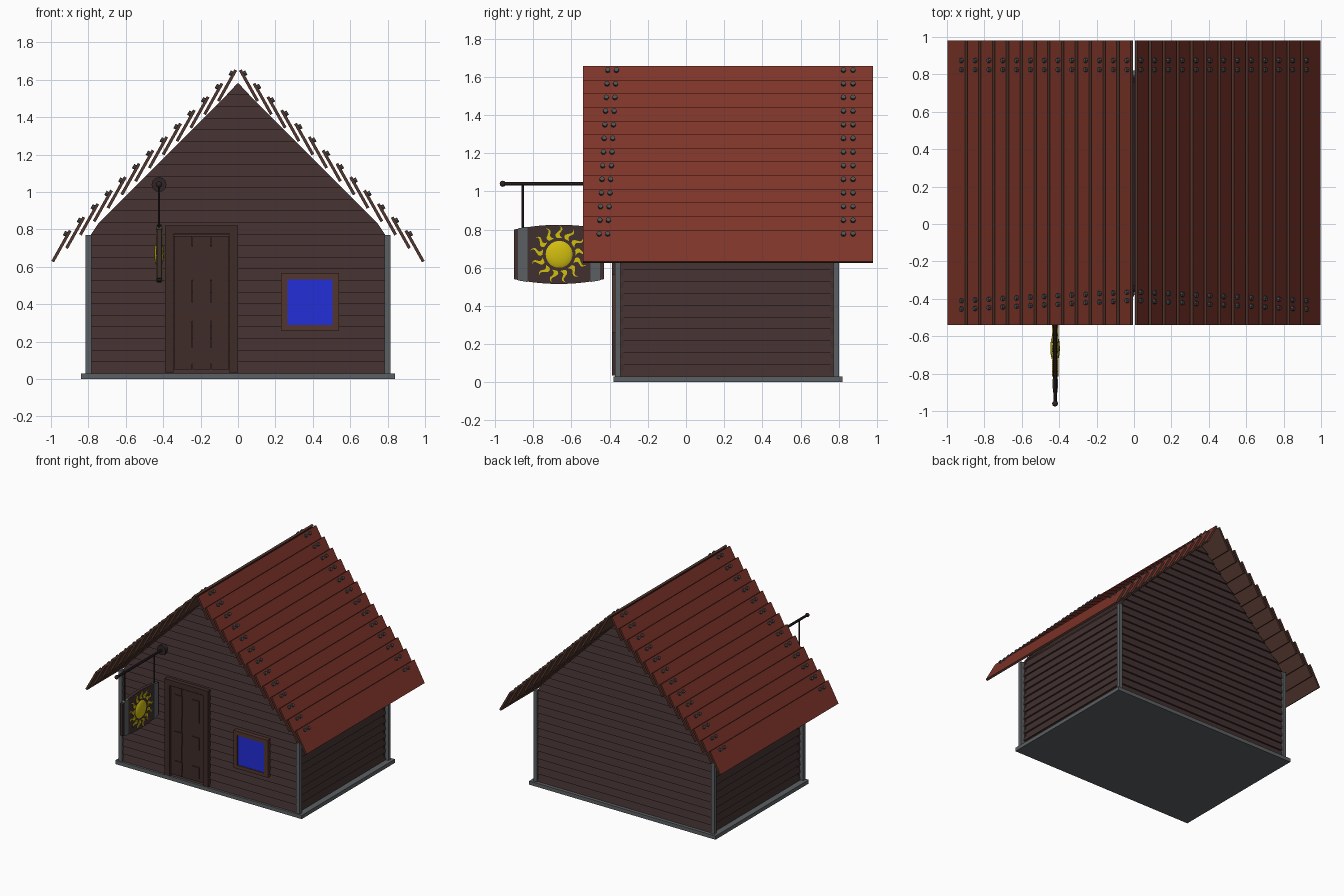
import bpy, bmesh, math
from mathutils import Vector, Matrix

old = bpy.data.objects.get("Cube")
if old:
    bpy.data.objects.remove(old, do_unlink=True)


def material(name, r, g, b):
    lin = [((c / 255 + 0.055) / 1.055) ** 2.4 for c in (r, g, b)] + [1]
    m = bpy.data.materials.new(name)
    m.use_nodes = True
    m.diffuse_color = lin
    bsdf = m.node_tree.nodes["Principled BSDF"]
    bsdf.inputs["Base Color"].default_value = lin
    bsdf.inputs["Roughness"].default_value = 0.8
    return m


WALL = material("dark wall wood", 66, 48, 48)
DOOR = material("door wood", 62, 44, 40)
TRIM = material("brown trim wood", 82, 54, 45)
ROOF = material("red roof paint", 126, 52, 41)
STONE = material("grey stone", 92, 96, 99)
NAIL = material("nail grey", 78, 80, 82)
IRON = material("dark iron", 48, 36, 39)
GLASS = material("blue glass", 35, 46, 215)
GOLD = material("sun yellow", 210, 190, 15)


def finish(name, bm, *mats, smooth=False):
    bmesh.ops.recalc_face_normals(bm, faces=bm.faces)
    me = bpy.data.meshes.new(name)
    bm.to_mesh(me)
    bm.free()
    for m in mats:
        me.materials.append(m)
    ob = bpy.data.objects.new(name, me)
    bpy.context.collection.objects.link(ob)
    for p in me.polygons:
        p.use_smooth = smooth
    return ob


def loft(bm, a, b):
    """Closed solid between two matching rings."""
    va, vb = [bm.verts.new(p) for p in a], [bm.verts.new(p) for p in b]
    faces = [bm.faces.new(va), bm.faces.new(vb)]
    for i in range(len(va)):
        j = (i + 1) % len(va)
        faces.append(bm.faces.new((va[i], va[j], vb[j], vb[i])))
    return faces


def prism(bm, ring, vec):
    return loft(bm, ring, [Vector(p) + Vector(vec) for p in ring])


def box(bm, x0, x1, y0, y1, z0, z1):
    prism(bm, [(x0, y0, z0), (x1, y0, z0), (x1, y1, z0), (x0, y1, z0)], (0, 0, z1 - z0))


def rod(bm, start, end, r, sides=10):
    a, b = Vector(start), Vector(end)
    turn = (b - a).to_track_quat('Z', 'Y').to_matrix().to_4x4()
    bmesh.ops.create_cone(bm, cap_ends=True, segments=sides, radius1=r, radius2=r,
                          depth=(b - a).length, matrix=Matrix.Translation((a + b) / 2) @ turn)


# Foundation slab and corner posts
YC, STEP = 0.215, 0.062
bm = bmesh.new()
box(bm, -0.84, 0.84, -0.38, 0.82, 0, 0.03)
finish("foundation", bm, STONE)
bm = bmesh.new()
for x in (-0.8, 0.8):
    for y in (-0.357, 0.787):
        box(bm, x - 0.016, x + 0.016, y - 0.014, y + 0.014, 0.03, 0.77)
finish("corner_posts", bm, STONE)


# Solid core of the house
def half_width(z):
    return max(0.004, min(0.785, 1.58 - z))


bm = bmesh.new()
core = [(-0.77, 0.03), (0.77, 0.03), (0.77, 0.79), (0, 1.56), (-0.77, 0.79)]
prism(bm, [(x, -0.34, z) for x, z in core], (0, 1.11, 0))
finish("house_core", bm, WALL)


# Clapboard walls: every board leans out at its lower edge
def plank_section(z0, z1):
    return [(-0.02, z0), (0.016, z0), (0.003, z1), (-0.02, z1)]


gables, sides = bmesh.new(), bmesh.new()
for s in (-1, 1):
    for i in range(25):
        z0 = 0.03 + i * STEP
        z1 = z0 + STEP
        sec = plank_section(z0, z1)
        loft(gables, *[[(e * half_width(z), YC + s * (0.562 + d), z) for d, z in sec]
                       for e in (-1, 1)])
        if i < 12:
            prism(sides, [(s * (0.775 + d), -0.345, z) for d, z in sec], (0, 1.12, 0))
finish("gable_planks", gables, WALL)
finish("side_planks", sides, WALL)

# Roof boards, painted red on the outer face, with nails near the top edge
bm, nails = bmesh.new(), bmesh.new()
for s in (-1, 1):
    along = Vector((s * 0.489, 0, -0.872))
    out = Vector((s * 0.872, 0, 0.489))
    for k in range(13):
        top = Vector((s * (0.012 + 0.0738 * k), -0.54, 1.652 - 0.0715 * k))
        low = top + along * 0.19
        t = out * 0.008
        faces = prism(bm, [top + t, low + t, low - t, top - t], (0, 1.52, 0))
        faces[2].material_index = 1
        drift = 0.045 * (1 - k / 12)
        for y in (-0.455 + drift, -0.41 + drift, 0.825, 0.875):
            p = top + along * 0.027
            p.y = y
            rod(nails, p, p + out * 0.022, 0.013, 8)
finish("roof_boards", bm, TRIM, ROOF)
finish("roof_nails", nails, NAIL)


# Door with surround, vertical boards and raised panels
def frame(bm, x0, x1, z0, z1, w, y0, y1):
    box(bm, x0, x0 + w, y0, y1, z0, z1)
    box(bm, x1 - w, x1, y0, y1, z0, z1)
    box(bm, x0 + w, x1 - w, y0, y1, z1 - w, z1)


bm = bmesh.new()
frame(bm, -0.39, 0, 0.035, 0.82, 0.045, -0.388, -0.34)
finish("door_frame", bm, DOOR)
bm = bmesh.new()
for i in range(3):
    x = -0.343 + i * 0.1
    box(bm, x, x + 0.096, -0.372, -0.34, 0.05, 0.765)
finish("door_boards", bm, DOOR)
bm = bmesh.new()
for x in (-0.305, -0.15):
    for z0, z1 in ((0.08, 0.17), (0.31, 0.41), (0.53, 0.71)):
        box(bm, x, x + 0.065, -0.38, -0.37, z0, z1)
finish("door_panels", bm, DOOR)

# Window with slightly bowed pane
bm = bmesh.new()
frame(bm, 0.23, 0.54, 0.26, 0.565, 0.034, -0.388, -0.34)
box(bm, 0.264, 0.506, -0.388, -0.34, 0.26, 0.288)
finish("window_frame", bm, TRIM)
bm = bmesh.new()
box(bm, 0.255, 0.515, -0.38, -0.35, 0.275, 0.545)
finish("window_pane", bm, GLASS)

# Sign bracket: wall plate, pole, knob and hangers
SX, SY, SZ = -0.422, -0.665, 0.67
bm = bmesh.new()
rod(bm, (SX, -0.385, 1.04), (SX, -0.34, 1.04), 0.04, 12)
rod(bm, (SX, -0.96, 1.04), (SX, -0.36, 1.04), 0.01)
bmesh.ops.create_uvsphere(bm, u_segments=12, v_segments=8, radius=0.016,
                          matrix=Matrix.Translation((SX, -0.96, 1.04)))
for y in (-0.855, -0.475):
    rod(bm, (SX, y, 0.79), (SX, y, 1.04), 0.006, 8)
finish("sign_bracket", bm, IRON)


# Barrel-shaped sign board with grey bands
def sign_slice(name, y0, y1, half_thick, grow, mat):
    ys = [y0 + (y1 - y0) * i / 10 for i in range(11)]
    h = [0.155 + grow - 0.45 * (y - SY) ** 2 for y in ys]
    ring = [(SX - half_thick, y, SZ + d) for y, d in zip(ys, h)]
    ring += [(SX - half_thick, y, SZ - d) for y, d in zip(ys[::-1], h[::-1])]
    bm = bmesh.new()
    prism(bm, ring, (2 * half_thick, 0, 0))
    finish(name, bm, mat)


sign_slice("sign_board", -0.9, -0.43, 0.012, 0, WALL)
sign_slice("sign_band_front", -0.88, -0.83, 0.015, 0.002, STONE)
sign_slice("sign_band_rear", -0.50, -0.45, 0.015, 0.002, STONE)

# Sun emblem: flattened ball and wavy rays on both sides of the board
bm = bmesh.new()
bmesh.ops.create_uvsphere(bm, u_segments=24, v_segments=16, radius=0.08,
                          matrix=Matrix.Translation((SX, SY, SZ)) @ Matrix.Diagonal((0.32, 1, 1, 1)))
finish("sun_disc", bm, GOLD, smooth=True)
bm = bmesh.new()
for i in range(13):
    a = i * math.tau / 13 + 0.1
    left, right = [], []
    for j in range(7):
        f = j / 6
        r = 0.086 + 0.065 * f
        sway = 0.011 * math.sin(f * math.tau)
        w = 0.0135 * (1 - f) + 0.001
        for side, off in ((left, sway + w), (right, sway - w)):
            side.append((SX - 0.017, SY + r * math.cos(a) - off * math.sin(a),
                         SZ + r * math.sin(a) + off * math.cos(a)))
    prism(bm, left + right[::-1], (0.034, 0, 0))
finish("sun_rays", bm, GOLD)
